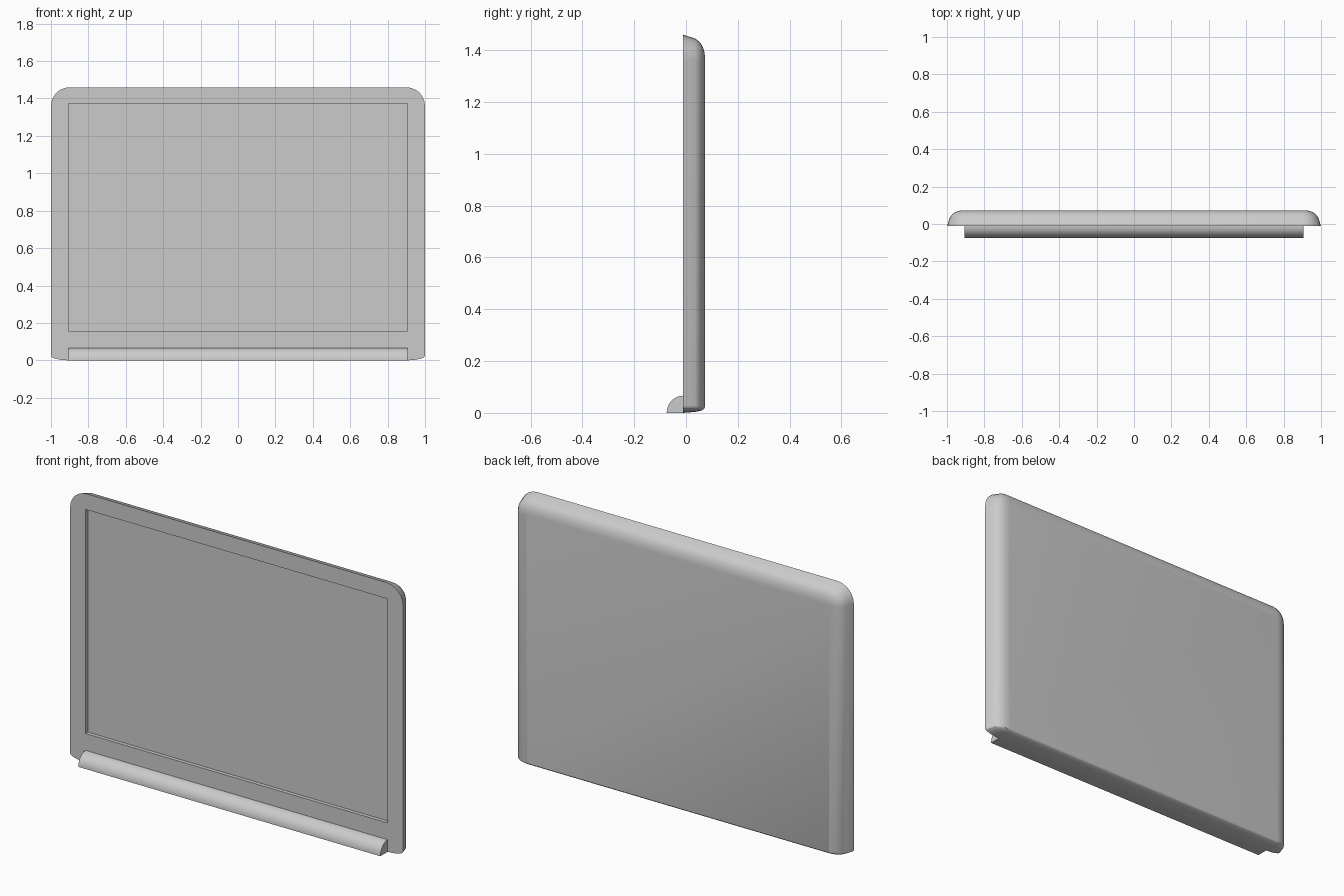
import bpy, bmesh, math

cube = bpy.data.objects.get("Cube")
if cube:
    bpy.data.objects.remove(cube)

grey = bpy.data.materials.new("light_grey")
grey.use_nodes = True
colour = (0.6, 0.6, 0.6, 1)
grey.diffuse_color = colour
grey.node_tree.nodes["Principled BSDF"].inputs["Base Color"].default_value = colour

HEIGHT = 1.46
FRONT = -0.012
RADIUS = 0.1
SQUASH = 0.25     # the bottom rounding is flattened
STEPS = 6
SCREEN_X, SCREEN_LOW, SCREEN_HIGH = 0.907, 0.157, 1.373
RECESS = 0.02


def finish(bm, name, angle):
    bmesh.ops.recalc_face_normals(bm, faces=bm.faces)
    mesh = bpy.data.meshes.new(name)
    bm.to_mesh(mesh)
    bm.free()
    mesh.materials.append(grey)
    obj = bpy.data.objects.new(name, mesh)
    bpy.context.collection.objects.link(obj)
    bpy.ops.object.select_all(action='DESELECT')
    obj.select_set(True)
    bpy.context.view_layer.objects.active = obj
    bpy.ops.object.shade_smooth_by_angle(angle=math.radians(angle))
    return obj


def rounded_loop(bm, inset, y):
    """Rounded rectangle, inset from the outline, as four corner arcs."""
    r = RADIUS - inset
    arcs = []
    for k in range(4):
        arc = []
        for i in range(STEPS + 1):
            a = math.pi / 2 * (k + i / STEPS)
            sx = 1 if k in (0, 3) else -1
            x = sx * (1 - inset - r) + r * math.cos(a)
            if k < 2:
                z = HEIGHT - inset - r + r * math.sin(a)
            else:
                z = SQUASH * (inset + r + r * math.sin(a))
            arc.append(bm.verts.new((x, y, z)))
        arcs.append(arc)
    return arcs


# Board: shell with tapered rim and rounded back, recessed panel in front
bm = bmesh.new()
sections = [(0, FRONT), (0.015, 0.035), (0.026, 0.05), (0.042, 0.062),
            (0.062, 0.07), (0.088, 0.0735)]
loops = [rounded_loop(bm, d, y) for d, y in sections]
flat = [sum(arcs, []) for arcs in loops]
for a, b in zip(flat, flat[1:]):
    for i in range(len(a)):
        j = (i + 1) % len(a)
        bm.faces.new((a[i], a[j], b[j], b[i]))
bm.faces.new(flat[-1])


def screen_loop(y):
    return [bm.verts.new((x, y, z)) for x, z in (
        (SCREEN_X, SCREEN_HIGH), (-SCREEN_X, SCREEN_HIGH),
        (-SCREEN_X, SCREEN_LOW), (SCREEN_X, SCREEN_LOW))]


rim, panel = screen_loop(FRONT), screen_loop(FRONT + RECESS)
outer = loops[0]
for k in range(4):
    n = (k + 1) % 4
    bm.faces.new(outer[k] + [rim[k]])
    bm.faces.new((outer[k][-1], outer[n][0], rim[n], rim[k]))
    bm.faces.new((rim[k], rim[n], panel[n], panel[k]))
bm.faces.new(panel)
finish(bm, "board", 22)

# Tray: quarter-round ledge along the bottom of the front
bm = bmesh.new()
R = 0.0625
ends = []
for x in (-SCREEN_X, SCREEN_X):
    end = [bm.verts.new((x, FRONT, 0))]
    for i in range(13):
        a = math.pi / 2 * i / 12
        end.append(bm.verts.new((x, FRONT - R * math.cos(a), 1.06 * R * math.sin(a))))
    bm.faces.new(end)
    ends.append(end)
a, b = ends
for i in range(len(a)):
    j = (i + 1) % len(a)
    bm.faces.new((a[i], a[j], b[j], b[i]))
finish(bm, "tray", 30)
